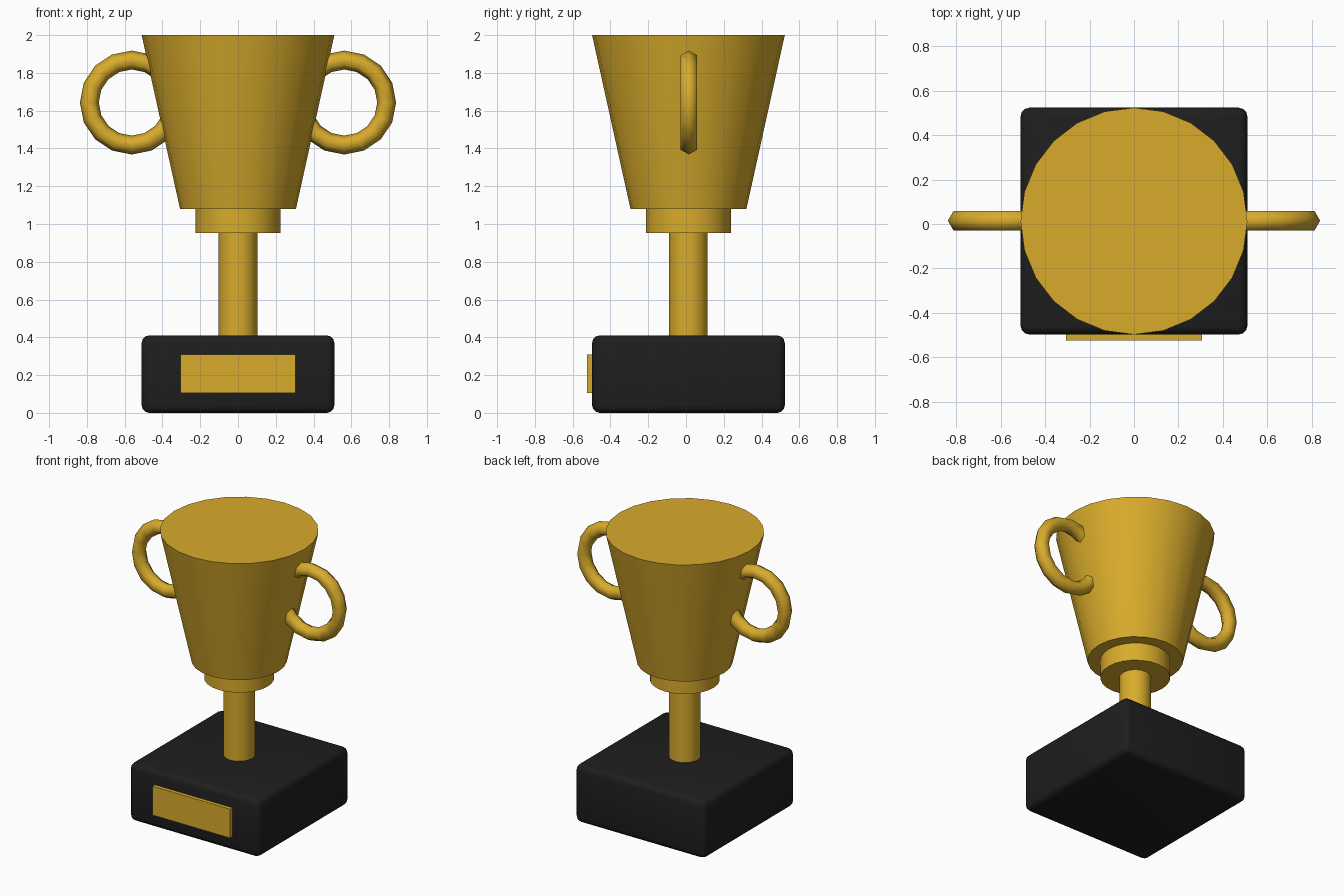
import bpy
import math

if "Cube" in bpy.data.objects:
    bpy.data.objects.remove(bpy.data.objects["Cube"])

CY = 0.013  # body centre in y; the plaque projects to the front


def material(name, rgb):
    m = bpy.data.materials.new(name)
    m.diffuse_color = (*rgb, 1.0)
    m.use_nodes = True
    m.node_tree.nodes["Principled BSDF"].inputs["Base Color"].default_value = m.diffuse_color
    return m


gold = material("gold", (0.69, 0.41, 0.025))
black = material("black", (0.013, 0.013, 0.013))


def finish(name, mat, smooth=None):
    ob = bpy.context.object
    ob.name = name
    ob.data.materials.append(mat)
    if smooth:
        bpy.ops.object.shade_smooth_by_angle(angle=math.radians(smooth))
    return ob


def box(name, mat, size, loc):
    bpy.ops.mesh.primitive_cube_add(size=1, location=loc)
    bpy.context.object.scale = size
    bpy.ops.object.transform_apply(location=False, rotation=False, scale=True)
    return finish(name, mat)


def frustum(name, r_low, r_top, z_low, z_top):
    bpy.ops.mesh.primitive_cone_add(vertices=24, radius1=r_low, radius2=r_top,
                                    depth=z_top - z_low,
                                    location=(0, CY, (z_low + z_top) / 2))
    return finish(name, gold, 30)


# Rounded plinth
base = box("base", black, (1.02, 1.02, 0.41), (0, CY, 0.205))
bevel = base.modifiers.new("bevel", 'BEVEL')
bevel.width = 0.04
bevel.segments = 3
bpy.ops.object.modifier_apply(modifier="bevel")
bpy.ops.object.shade_smooth_by_angle(angle=math.radians(40))

# Front plaque
box("plaque", gold, (0.61, 0.04, 0.205), (0, -0.503, 0.207))

# Stem, collar and cup
frustum("stem", 0.102, 0.102, 0.40, 0.957)
frustum("collar", 0.225, 0.225, 0.953, 1.085)
frustum("cup", 0.307, 0.51, 1.08, 2.0)

# Ring handles
for side, sx in (("left", -1), ("right", 1)):
    bpy.ops.mesh.primitive_torus_add(major_segments=16, minor_segments=6,
                                     major_radius=0.225, minor_radius=0.05,
                                     location=(sx * 0.562, CY + 0.002, 1.643),
                                     rotation=(math.pi / 2, 0, 0))
    finish(side + "_handle", gold, 80)
